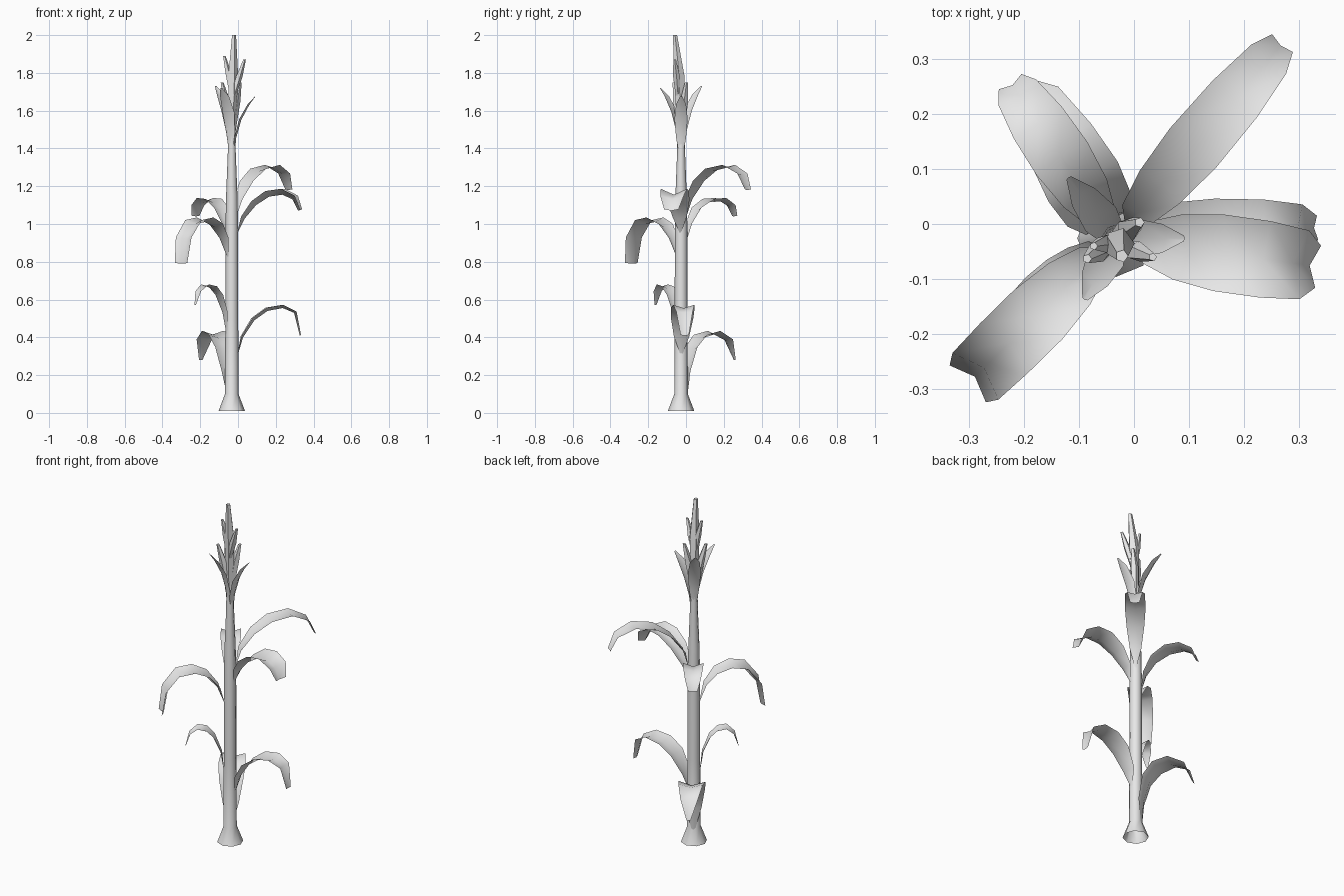
import bpy
import bmesh
import math
from mathutils import Vector

cube = bpy.data.objects.get("Cube")
if cube:
    bpy.data.objects.remove(cube, do_unlink=True)

AXIS = Vector((-0.033, -0.026, 0))

grey = bpy.data.materials.new("plain grey")
grey.use_nodes = True
grey.diffuse_color = (0.8, 0.8, 0.8, 1)
grey.node_tree.nodes["Principled BSDF"].inputs["Base Color"].default_value = (0.8, 0.8, 0.8, 1)


def skin(name, rows, closed=False, cap=False):
    """Bridge rows of points into one smooth surface."""
    bm = bmesh.new()
    grid = [[bm.verts.new(p) for p in row] for row in rows]
    n = len(rows[0])
    for low, high in zip(grid, grid[1:]):
        for i in range(n if closed else n - 1):
            j = (i + 1) % n
            bm.faces.new((low[i], low[j], high[j], high[i]))
    if cap:
        bm.faces.new(grid[-1])
    mesh = bpy.data.meshes.new(name)
    bm.to_mesh(mesh)
    bm.free()
    mesh.materials.append(grey)
    obj = bpy.data.objects.new(name, mesh)
    bpy.context.collection.objects.link(obj)
    bpy.ops.object.select_all(action="DESELECT")
    obj.select_set(True)
    bpy.context.view_layer.objects.active = obj
    bpy.ops.object.shade_smooth_by_angle(angle=math.radians(60))


def ring(centre, radius, sides):
    turn = 2 * math.pi / sides
    return [centre + Vector((math.cos(i * turn), math.sin(i * turn), 0)) * radius
            for i in range(sides)]


def leaf(name, azimuth, path, width, shape, fold):
    """Arched blade: path of (reach, height), folded upward along its midrib."""
    a = math.radians(azimuth)
    out = Vector((math.cos(a), math.sin(a), 0))
    side = Vector((-math.sin(a), math.cos(a), 0))
    mid = [AXIS + out * r + Vector((0, 0, z)) for r, z in path]
    rows = []
    for i, p in enumerate(mid):
        along = (mid[min(i + 1, len(mid) - 1)] - mid[max(i - 1, 0)]).normalized()
        half = width * shape[i] / 2
        lift = along.cross(side) * fold * half
        rows.append([p + side * half + lift, p, p - side * half + lift])
    skin(name, rows)


def spike(name, base, belly, tip, radius):
    """Blunt tassel branch, thickest part way up."""
    points = [Vector(base), Vector(belly), Vector(tip)]
    rows = [ring(p, radius * k, 5) for p, k in zip(points, (0.6, 1, 0.4))]
    skin(name, rows, closed=True, cap=True)


# Stalk with a flared, open foot
profile = [(0.07, 0.01), (0.036, 0.1), (0.034, 0.5), (0.033, 1.0),
           (0.03, 1.15), (0.021, 1.38), (0.02, 1.55)]
skin("stalk", [ring(AXIS + Vector((0, 0, z)), r, 8) for r, z in profile], closed=True)

# Large arching leaves
BLUNT = (0.05, 0.55, 0.85, 1, 1, 0.95, 0.75)
TAPER = (0.05, 0.55, 0.85, 1, 0.95, 0.75, 0.45)
POINT = (0.05, 0.6, 0.9, 1, 0.9, 0.65, 0.15)
leaf("upper_back_leaf", 49.5,
     [(.03, 1.03), (.06, 1.13), (.13, 1.22), (.22, 1.28), (.33, 1.30), (.42, 1.26), (.46, 1.18)],
     0.11, TAPER, 0.25)
leaf("upper_left_leaf", -8,
     [(.03, .95), (.07, 1.03), (.13, 1.10), (.20, 1.145), (.27, 1.155), (.325, 1.13), (.355, 1.07)],
     0.14, (0.05, 0.55, 0.85, 1, 1, 0.9, 0.55), 0.45)
leaf("upper_right_back_leaf", 124,
     [(.03, .9), (.06, 1.0), (.11, 1.075), (.18, 1.115), (.25, 1.12), (.31, 1.09), (.335, 1.04)],
     0.11, TAPER, 0.35)
leaf("upper_right_front_leaf", 224.5,
     [(.03, .82), (.07, .92), (.13, .985), (.20, 1.01), (.27, 1.0), (.335, .92), (.358, .79)],
     0.125, BLUNT, 0.4)
leaf("lower_left_leaf", 3,
     [(.03, .3), (.06, .40), (.12, .49), (.19, .54), (.27, .555), (.33, .53), (.36, .41)],
     0.125, (0.05, 0.65, 0.95, 1, 0.9, 0.7, 0.35), 0.3)
leaf("lower_right_front_leaf", 215,
     [(.03, .4), (.05, .53), (.09, .62), (.13, .66), (.17, .67), (.21, .64), (.235, .57)],
     0.08, POINT, 0.3)
leaf("lower_right_back_leaf", 120,
     [(.035, .07), (.045, .22), (.08, .34), (.13, .395), (.20, .415), (.28, .38), (.325, .28)],
     0.145, POINT, 0.3)

# Short upright leaves around the tassel
for name, azimuth, start, top, reach in (("left", 0, 1.34, 1.675, 0.125),
                                         ("front", 243, 1.36, 1.72, 0.125),
                                         ("back", 128, 1.36, 1.73, 0.14)):
    rise = top - start
    path = [(0.015 + (reach - 0.015) * t ** 2.2, start + rise * t ** 0.9)
            for t in (0, 0.3, 0.6, 0.85, 1)]
    leaf("tassel_leaf_" + name, azimuth, path, 0.07, (0.15, 0.75, 1, 0.75, 0.15), 0.35)

# Tassel branches
spike("tassel_core", (-.033, -.028, 1.45), (-.028, -.035, 1.78), (-.022, -.058, 2.0), 0.029)
spike("tassel_left", (-.033, -.04, 1.65), (.005, -.05, 1.78), (.034, -.06, 1.87), 0.019)
spike("tassel_right", (-.035, -.035, 1.68), (-.052, -.036, 1.80), (-.073, -.04, 1.89), 0.018)
spike("tassel_back", (-.033, -.028, 1.45), (-.01, -.01, 1.65), (.01, .003, 1.75), 0.023)
spike("tassel_front", (-.035, -.03, 1.45), (-.062, -.048, 1.65), (-.085, -.063, 1.75), 0.021)
